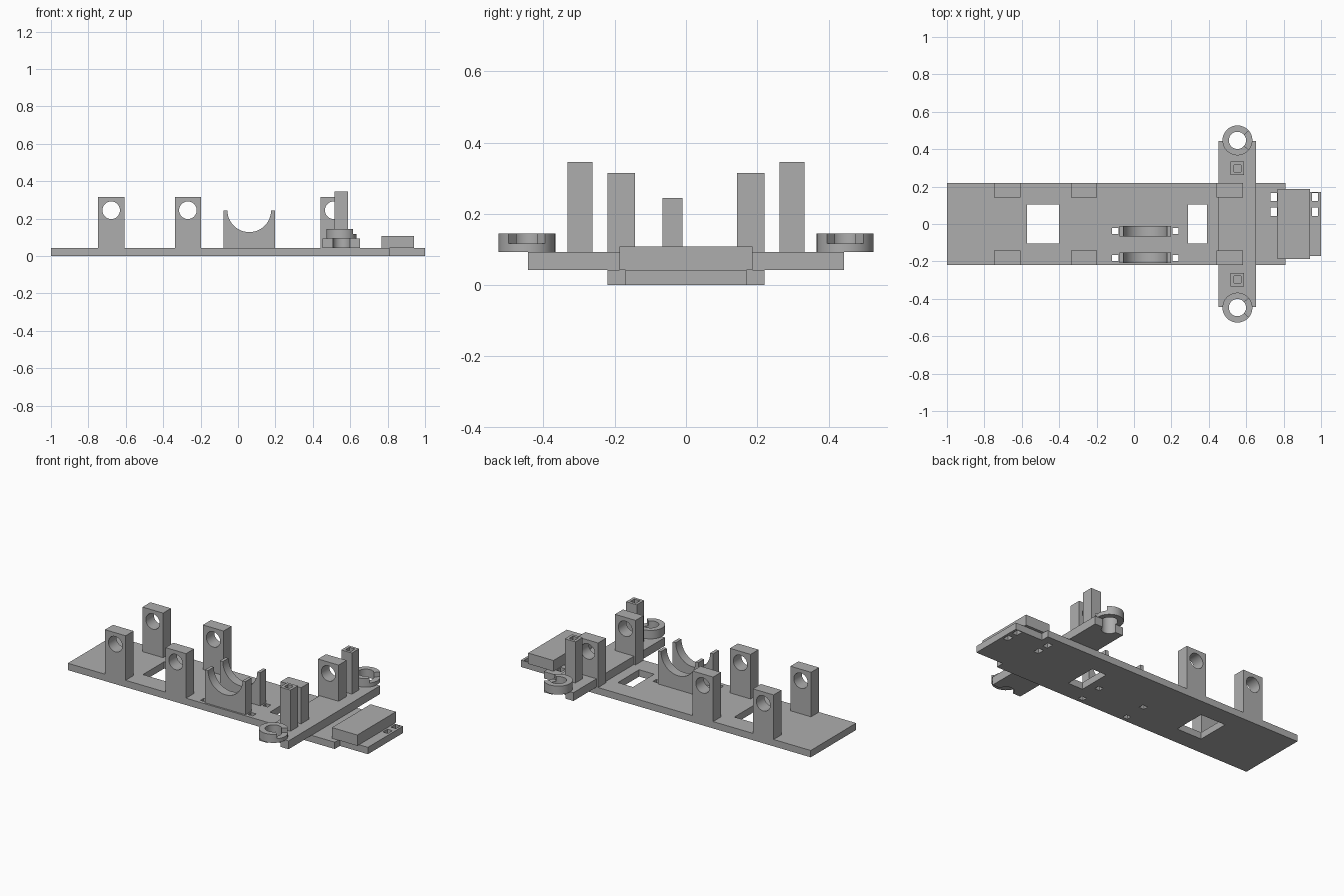
import bpy, bmesh, math
from mathutils import Vector, Matrix

cube = bpy.data.objects.get("Cube")
if cube:
    bpy.data.objects.remove(cube, do_unlink=True)

grey = bpy.data.materials.new("plain grey")
grey.use_nodes = True
colour = (0.42, 0.42, 0.42, 1)
grey.diffuse_color = colour
grey.node_tree.nodes["Principled BSDF"].inputs["Base Color"].default_value = colour


def add_box(bm, x, y, z):
    lo, hi = Vector((x[0], y[0], z[0])), Vector((x[1], y[1], z[1]))
    size = Matrix.Diagonal((hi - lo).to_4d())
    size[3][3] = 1
    bmesh.ops.create_cube(bm, size=1, matrix=Matrix.Translation((lo + hi) / 2) @ size)


def add_cylinder(bm, centre, radius, depth, along_y=False):
    turn = Matrix.Rotation(math.pi / 2 if along_y else 0, 4, 'X')
    bmesh.ops.create_cone(bm, cap_ends=True, segments=48, radius1=radius, radius2=radius,
                          depth=depth, matrix=Matrix.Translation(centre) @ turn)


def finish(bm, name):
    mesh = bpy.data.meshes.new(name)
    bm.to_mesh(mesh)
    bm.free()
    mesh.materials.append(grey)
    obj = bpy.data.objects.new(name, mesh)
    bpy.context.collection.objects.link(obj)
    return obj


def select(obj):
    bpy.ops.object.select_all(action='DESELECT')
    obj.select_set(True)
    bpy.context.view_layer.objects.active = obj


def cut(obj, cutter_bm):
    cutter = finish(cutter_bm, "cutter")
    cutter.hide_render = True
    mod = obj.modifiers.new("cut", 'BOOLEAN')
    mod.operation = 'DIFFERENCE'
    mod.solver = 'EXACT'
    mod.object = cutter
    select(obj)
    bpy.ops.object.modifier_apply(modifier=mod.name)
    bpy.data.objects.remove(cutter, do_unlink=True)
    bpy.ops.object.shade_smooth_by_angle(angle=math.radians(30))


def box(name, x, y, z):
    bm = bmesh.new()
    add_box(bm, x, y, z)
    return finish(bm, name)


def prism(outline, z):
    bm = bmesh.new()
    face = bm.faces.new([bm.verts.new((px, py, z[0])) for px, py in outline])
    top = bmesh.ops.extrude_face_region(bm, geom=[face])
    verts = [v for v in top["geom"] if isinstance(v, bmesh.types.BMVert)]
    bmesh.ops.translate(bm, vec=(0, 0, z[1] - z[0]), verts=verts)
    bmesh.ops.recalc_face_normals(bm, faces=bm.faces)
    return bm


# Base plate with a narrower tongue, two windows and small tie slots
half = [(-1, 0.22), (0.81, 0.22), (0.81, 0.17), (1, 0.17)]
plate = finish(prism(half + [(x, -y) for x, y in reversed(half)], (0, 0.042)), "base_plate")
holes = bmesh.new()
through = (-0.1, 0.1)
for x in ((-0.573, -0.4), (0.288, 0.39)):
    add_box(holes, x, (-0.103, 0.103), through)
for xs, ys in (((-0.1, 0.222), (-0.038, -0.181)), ((0.747, 0.968), (0.144, 0.066))):
    for x in xs:
        for y in ys:
            add_box(holes, (x - 0.017, x + 0.017), (y - 0.022 if y > 0 else y - 0.016,
                    y + 0.022 if y > 0 else y + 0.016), through)
cut(plate, holes)

# Three pairs of drilled posts
for i, x in enumerate((-0.678, -0.268, 0.512)):
    for side, s in (("left", 1), ("right", -1)):
        post = box(f"drilled_post_{i + 1}_{side}", (x - 0.07, x + 0.07),
                   sorted((s * 0.143, s * 0.22)), (0.042, 0.315))
        bore = bmesh.new()
        add_cylinder(bore, (x, s * 0.18, 0.245), 0.047, 0.3, True)
        cut(post, bore)

# Two cradles with a round seat
for i, (y0, y1) in enumerate(((-0.066, -0.01), (-0.209, -0.153))):
    cradle = box(f"cradle_{i + 1}", (-0.077, 0.197), (y0, y1), (0.042, 0.245))
    seat = bmesh.new()
    add_cylinder(seat, (0.06, (y0 + y1) / 2, 0.245), 0.117, 0.3, True)
    cut(cradle, seat)

# Cross beam drilled at both ends
ring_x, ring_y = 0.553, 0.447
beam = box("cross_beam", (0.453, 0.653), (-0.443, 0.443), (0.042, 0.093))
bores = bmesh.new()
for s in (1, -1):
    add_cylinder(bores, (ring_x, s * ring_y, 0.1), 0.046, 0.3)
cut(beam, bores)

# Notched rings and hollow square pegs at the beam ends
for side, s in (("left", 1), ("right", -1)):
    bm = bmesh.new()
    add_cylinder(bm, (ring_x, s * ring_y, 0.119), 0.08, 0.052)
    ring = finish(bm, f"end_ring_{side}")
    bore = bmesh.new()
    add_cylinder(bore, (ring_x, s * ring_y, 0.1), 0.046, 0.3)
    cut(ring, bore)
    wedge = [(ring_x, s * ring_y), (ring_x + 0.12, s * ring_y - 0.1),
             (ring_x + 0.12, s * ring_y + 0.1)]
    cut(ring, prism(wedge, (0.117, 0.2)))

    peg = box(f"hollow_peg_{side}", (ring_x - 0.036, ring_x + 0.036),
              sorted((s * 0.262, s * 0.333)), (0.093, 0.345))
    socket = bmesh.new()
    add_box(socket, (ring_x - 0.019, ring_x + 0.019), sorted((s * 0.279, s * 0.316)), (0.2, 0.5))
    cut(peg, socket)

# Raised block over the tongue
box("end_block", (0.768, 0.94), (-0.187, 0.187), (0.042, 0.108))
